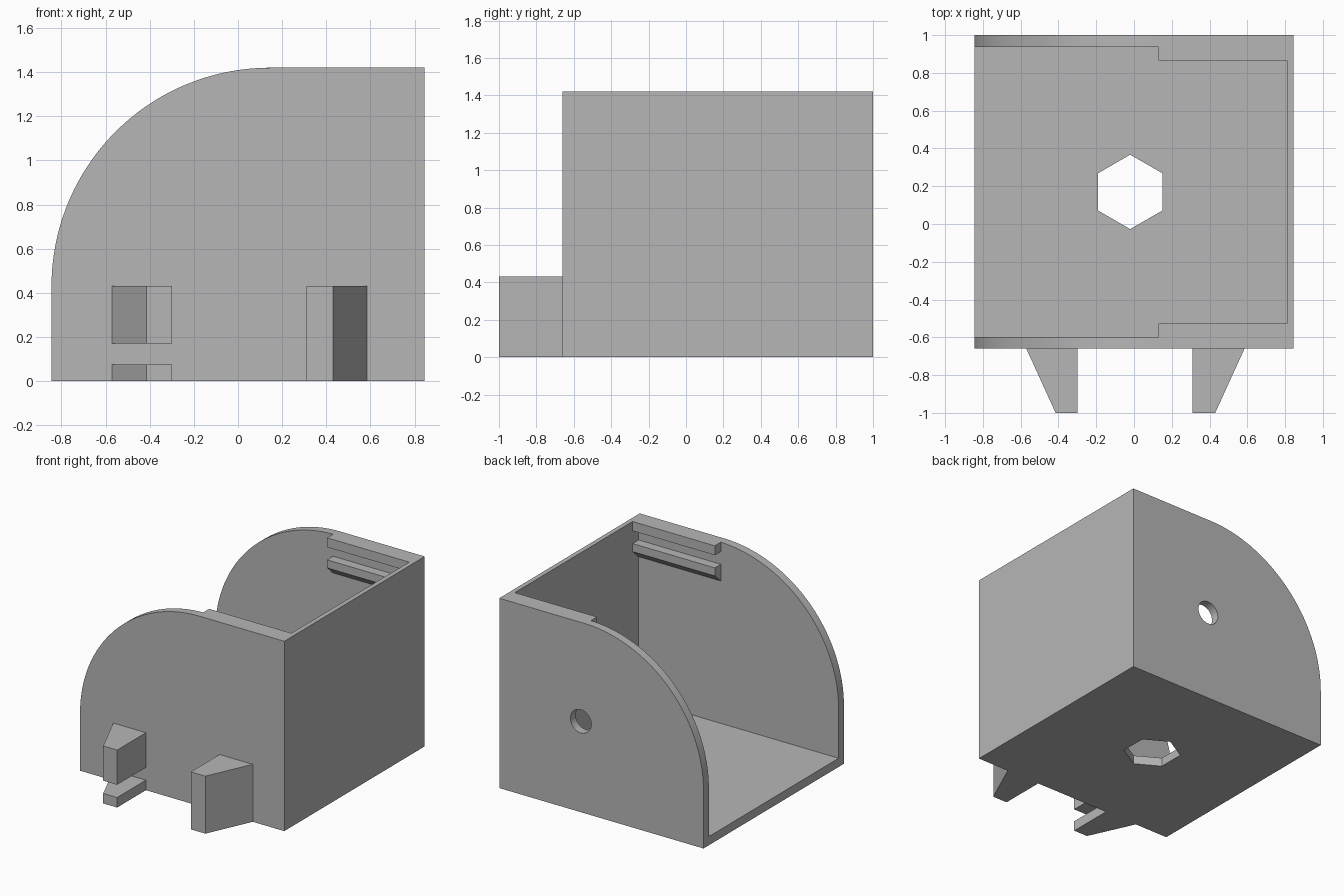
import bpy
import bmesh
import math
from mathutils import Vector

if "Cube" in bpy.data.objects:
    bpy.data.objects.remove(bpy.data.objects["Cube"])

grey = bpy.data.materials.new("plain grey")
grey.use_nodes = True
grey.diffuse_color = (0.47, 0.47, 0.47, 1)
grey.node_tree.nodes["Principled BSDF"].inputs["Base Color"].default_value = grey.diffuse_color

# Overall sizes
HALF_X, FRONT, BACK, TOP = 0.845, -0.66, 1.0, 1.42
SIDE, END, FLOOR = 0.063, 0.035, 0.065
MID_Y = (FRONT + BACK) / 2


def prism(name, outline, axis, start, end):
    """Extrude a 2D outline along an axis; the outline uses the other two axes in order."""
    def place(p, d):
        c = list(p)
        c.insert("xyz".index(axis), d)
        return Vector(c)
    bm = bmesh.new()
    face = bm.faces.new([bm.verts.new(place(p, start)) for p in outline])
    shift = place((0, 0), end - start)
    new = bmesh.ops.extrude_face_region(bm, geom=[face], use_keep_orig=True)["geom"]
    bmesh.ops.translate(bm, vec=shift, verts=[v for v in new if isinstance(v, bmesh.types.BMVert)])
    bmesh.ops.recalc_face_normals(bm, faces=bm.faces)
    mesh = bpy.data.meshes.new(name)
    bm.to_mesh(mesh)
    bm.free()
    mesh.materials.append(grey)
    obj = bpy.data.objects.new(name, mesh)
    bpy.context.collection.objects.link(obj)
    return obj


def box_outline(a0, a1, b0, b1):
    return [(a0, b0), (a1, b0), (a1, b1), (a0, b1)]


def ring(cx, cy, radius, sides, turn=0.0):
    angles = [turn + math.tau * i / sides for i in range(sides)]
    return [(cx + radius * math.cos(a), cy + radius * math.sin(a)) for a in angles]


def activate(obj):
    bpy.ops.object.select_all(action="DESELECT")
    obj.select_set(True)
    bpy.context.view_layer.objects.active = obj


def cut(obj, cutter):
    cutter.hide_render = True
    mod = obj.modifiers.new("cut", "BOOLEAN")
    mod.operation, mod.solver, mod.object = "DIFFERENCE", "EXACT", cutter
    activate(obj)
    bpy.ops.object.modifier_apply(modifier=mod.name)
    bpy.data.objects.remove(cutter)


# Housing: block with one large rounded corner, hollowed out
arc_r = 0.99
arc_x, arc_z = -HALF_X + arc_r, TOP - arc_r
steps = 48
arc = [(arc_x - arc_r * math.cos(t), arc_z + arc_r * math.sin(t))
       for t in (math.pi / 2 * i / steps for i in range(steps + 1))]
housing = prism("housing", [(HALF_X, 0), (-HALF_X, 0)] + arc + [(HALF_X, TOP)], "y", FRONT, BACK)
cut(housing, prism("cavity", box_outline(-1.2, HALF_X - END, FLOOR, 2), "y", FRONT + SIDE, BACK - SIDE))

# Hexagonal opening in the floor and round hole in the back wall
cut(housing, prism("hex_cutter", ring(-0.02, MID_Y, 0.197, 6, math.pi / 2), "z", -0.2, 0.2))
cut(housing, prism("hole_cutter", ring(0.17, 0.68, 0.087, 32), "y", 0.8, 1.2))
activate(housing)
bpy.ops.object.shade_smooth_by_angle(angle=math.radians(30))

# Paired slide rails on both inner walls, the lower one with a sloped underside
for side, wall, inward in (("front", FRONT + SIDE, 1), ("back", BACK - SIDE, -1)):
    lip = wall + 0.071 * inward
    upper = box_outline(wall, lip, 1.35, TOP)
    lower = [(wall, 1.255), (lip, 1.255), (lip, 1.195), (wall, 1.13)]
    for level, outline in (("upper", upper), ("lower", lower)):
        prism(f"{side}_{level}_rail", outline, "x", 0.13, HALF_X - END)

# Tapered mounting prongs on the front; one is split by a slot
split_prong = [(-0.57, FRONT), (-0.30, FRONT), (-0.30, -1), (-0.415, -1)]
solid_prong = [(0.31, FRONT), (0.585, FRONT), (0.43, -1), (0.31, -1)]
prism("split_prong_lower", split_prong, "z", 0, 0.075)
prism("split_prong_upper", split_prong, "z", 0.17, 0.43)
prism("solid_prong", solid_prong, "z", 0, 0.43)
